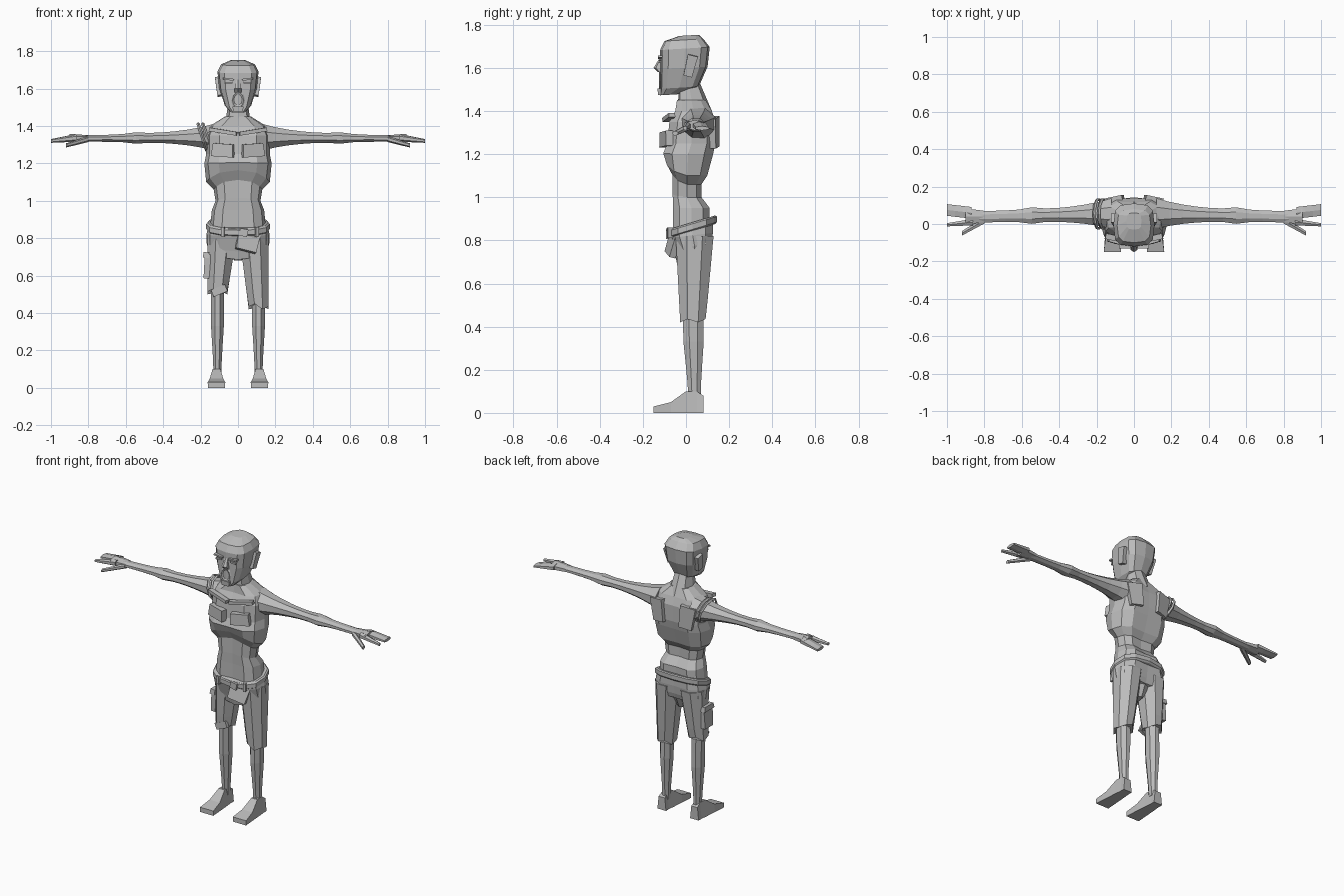
import bpy, bmesh
from math import sin, cos, pi, copysign, radians, exp
from mathutils import Vector

cube = bpy.data.objects.get("Cube")
if cube:
    bpy.data.objects.remove(cube)

grey = bpy.data.materials.new("plain grey")
grey.use_nodes = True
tone = (.5, .5, .5, 1)
grey.diffuse_color = tone
grey.node_tree.nodes["Principled BSDF"].inputs["Base Color"].default_value = tone


def loft(name, rings):
    """Skin a list of equal rings and cap both ends."""
    bm = bmesh.new()
    rows = [[bm.verts.new(point) for point in ring] for ring in rings]
    count = len(rows[0])
    for low, high in zip(rows, rows[1:]):
        for i in range(count):
            j = (i + 1) % count
            bm.faces.new((low[i], low[j], high[j], high[i]))
    bm.faces.new(rows[0])
    bm.faces.new(rows[-1])
    bmesh.ops.recalc_face_normals(bm, faces=bm.faces)
    mesh = bpy.data.meshes.new(name)
    bm.to_mesh(mesh)
    bm.free()
    mesh.materials.append(grey)
    obj = bpy.data.objects.new(name, mesh)
    bpy.context.collection.objects.link(obj)
    return obj


def body(name, profile, sides=12, power=.8, tilt=0, groove=0, spine=0, lift=lambda z: 0):
    """Upright form; each profile entry gives height, half width, front and back."""
    rings = []
    for z, width, front, back in profile:
        middle, depth = (front + back) / 2, (back - front) / 2
        ring = []
        for i in range(sides):
            turn = 2 * pi * i / sides
            across, ahead = (copysign(abs(v) ** power, v) for v in (sin(turn), cos(turn)))
            y = middle - depth * ahead
            if i == 0:
                y += groove
            elif i == sides // 2:
                y -= spine
            rise = lift(z) * max(ahead, 0) ** 2
            ring.append(Vector((width * across, y, z + rise + tilt * y)))
        rings.append(ring)
    return loft(name, rings)


def limb(name, start, end, size, shape, steps=3, sides=8, flatten=0, ragged=0):
    """Straight limb whose thickness follows shape(t) from start to end."""
    start, end = Vector(start), Vector(end)
    along = end - start
    sideways = abs(along.x) > abs(along.z)
    first, second = (Vector((0, 1, 0)), Vector((0, 0, 1))) if sideways else (Vector((1, 0, 0)), Vector((0, 1, 0)))
    rings = []
    for step in range(steps + 1):
        t = step / steps
        u, v = first * size[0] * shape(t), second * size[1] * shape(t) * (1 - flatten * t)
        ring = []
        for i in range(sides):
            turn = 2 * pi * (i + .5) / sides
            point = start + along * t + u * cos(turn) + v * sin(turn)
            if step == 0:
                point.z += ragged * (i % 3)
            ring.append(point)
        rings.append(ring)
    return loft(name, rings)


def box(name, place, size, turn=(0, 0, 0), flare=1):
    x, y, z = (v / 2 for v in size)
    corners = [(-x, -y), (x, -y), (x, y), (-x, y)]
    obj = loft(name, [[Vector((a * k, b * k, h)) for a, b in corners] for h, k in ((-z, 1), (z, flare))])
    obj.location = place
    obj.rotation_euler = [radians(angle) for angle in turn]
    return obj


def hoop(name, place, scale, turn, thickness):
    bpy.ops.mesh.primitive_torus_add(major_segments=10, minor_segments=4, major_radius=1,
                                     minor_radius=thickness, location=place,
                                     rotation=[radians(angle) for angle in turn])
    obj = bpy.context.object
    obj.name = name
    obj.scale = scale
    obj.data.materials.append(grey)


def arm_shape(t):
    """Broad shoulder, thin arm, knobbly elbow."""
    elbow = exp(-((t - .6) / .08) ** 2)
    return .03 + .05 * (1 - t) ** 4 + .012 * elbow


def leg_shape(t):
    """Thin ankle, calf bulge, widening to the thigh."""
    calf = exp(-((t - .5) / .2) ** 2)
    return .55 + .45 * t + .15 * calf


def rib_arch(z):
    return max(0, .07 - .6 * abs(z - 1.09))


# Torso: waist, ribs, chest, shoulders
body("torso", [
    (.85, .15, -.07, .12), (.95, .14, -.07, .12), (1, .12, -.07, .08), (1.06, .13, -.07, .08),
    (1.1, .17, -.1, .11), (1.2, .18, -.12, .14), (1.25, .17, -.1, .15), (1.35, .17, -.09, .15),
    (1.4, .15, -.06, .13), (1.45, .07, -.05, .1)], groove=.015, spine=.015, lift=rib_arch)
body("neck", [(1.4, .07, -.05, .12), (1.54, .05, -.04, .06)], sides=8, groove=.01)

# Head and face
body("head", [(1.48, .04, -.12, -.04), (1.51, .07, -.12, .06), (1.6, .1, -.12, .1), (1.69, .11, -.12, .11),
              (1.73, .09, -.1, .08), (1.75, .04, -.03, .06)], power=.6, tilt=.06)
body("nose", [(1.58, .02, -.13, -.1), (1.6, .02, -.15, -.1), (1.65, .01, -.12, -.1)], sides=6)
hoop("lips", place=(0, -.12, 1.54), scale=(.03, .04, .02), turn=(90, 0, 0), thickness=.25)
box("chin_tuft", place=(0, -.12, 1.49), size=(.05, .02, .03), flare=1.2)

for s, side in ((1, "left"), (-1, "right")):
    # Brow, eye and ear
    box(side + "_brow", place=(s * .05, -.12, 1.65), size=(.06, .02, .01), turn=(0, s * -6, 0))
    box(side + "_eye", place=(s * .05, -.12, 1.63), size=(.04, .01, .01), turn=(0, s * 5, 0))
    box(side + "_ear", place=(s * .1, .02, 1.61), size=(.03, .04, .1), turn=(-14, s * 6, 0), flare=1.2)

    # Collarbone, chest muscle and shoulder blade
    box(side + "_collarbone", place=(s * .08, -.08, 1.37), size=(.15, .03, .02), turn=(0, s * -9, s * 12))
    box(side + "_pectoral", place=(s * .08, -.09, 1.27), size=(.12, .04, .07), turn=(0, s * -4, s * 15), flare=.9)
    box(side + "_shoulder_blade", place=(s * .1, .13, 1.3), size=(.08, .03, .14), turn=(0, s * 8, s * -12), flare=1.2)

    # Arm and hand
    limb(side + "_arm", start=(s * .12, .056, 1.34), end=(s * .83, .038, 1.333), size=(1.1, 1),
         shape=arm_shape, steps=10, flatten=.4)
    limb(side + "_palm", start=(s * .8, .04, 1.334), end=(s * .9, .04, 1.334), size=(.05, .024),
         shape=lambda t: .7 + .3 * t, sides=6)
    limb(side + "_fingers", start=(s * .87, .06, 1.336), end=(s, .075, 1.32), size=(.036, .02),
         shape=lambda t: 1, sides=6, flatten=.5)
    limb(side + "_forefinger", start=(s * .86, .01, 1.336), end=(s, -.004, 1.32), size=(.02, .02),
         shape=lambda t: 1 - .5 * t, sides=6)
    limb(side + "_thumb", start=(s * .8, .02, 1.33), end=(s * .92, -.05, 1.296), size=(.02, .016),
         shape=lambda t: 1 - .3 * t, sides=6)

    # Lower leg and foot
    limb(side + "_leg", start=(s * .11, .04, .06), end=(s * .11, .03, .6), size=(.04, .055),
         shape=leg_shape, steps=6)
    foot = []
    for y, half, top in ((.08, .03, .08), (.05, .03, .1), (0, .035, .1), (-.07, .04, .05), (-.15, .046, .03)):
        upper = half * (1.2 - 6 * top)
        foot.append([Vector((s * .115 + x, y, z)) for x, z in ((-half, 0), (half, 0), (upper, top), (-upper, top))])
    loft(side + "_foot", foot)

    # Shorts leg with a ragged hem, longer on the left
    hem = .42 if s > 0 else .5
    limb(side + "_shorts_leg", start=(s * .11, .032, hem), end=(s * .085, .04, .82), size=(.085, .095),
         shape=lambda t: .67 + .33 * t, steps=4, ragged=.015)

# Hips of the shorts, dipping at the crotch
body("shorts_hips", [(.74, .16, -.04, .12), (.77, .168, -.05, .13), (.82, .168, -.075, .136), (.86, .16, -.08, .136)],
     tilt=.12, spine=.015, lift=lambda z: z * .5 - .42 if z < .8 else 0)
body("crotch", [(.68, .02, -.03, .07), (.75, .07, -.04, .1)], sides=8)

# Belt with loops, buckle and hanging flap
body("belt", [(z, .17 - inset, inset - .085, .143 - inset)
              for z, inset in ((.835, .008), (.842, 0), (.868, 0), (.875, .008))], tilt=.3)
for x in (-.08, .1):
    box("belt_loop", place=(x, -.075, .835), size=(.016, .024, .05), turn=(0, 0, x * 200))
box("buckle", place=(.03, -.085, .83), size=(.045, .014, .04), turn=(0, 12, 0))
box("shorts_flap", place=(.05, -.06, .78), size=(.11, .03, .1), turn=(-14, 14, 12), flare=1.1)

# Right thigh pocket and torn cloth
box("thigh_pocket", place=(-.165, .03, .65), size=(.03, .08, .13), turn=(0, 4, 0), flare=1.1)
box("pocket_flap", place=(-.17, .03, .71), size=(.034, .095, .03), turn=(0, 4, 0), flare=.9)
box("torn_strip", place=(-.1, -.02, .52), size=(.08, .02, .04), turn=(0, -22, 0))

# Double strap wrapped round the right shoulder
for x in (-.165, -.19):
    hoop("shoulder_strap", place=(x, .054, 1.34), scale=(.077, .08, .1), turn=(0, 72, 0), thickness=.09)
